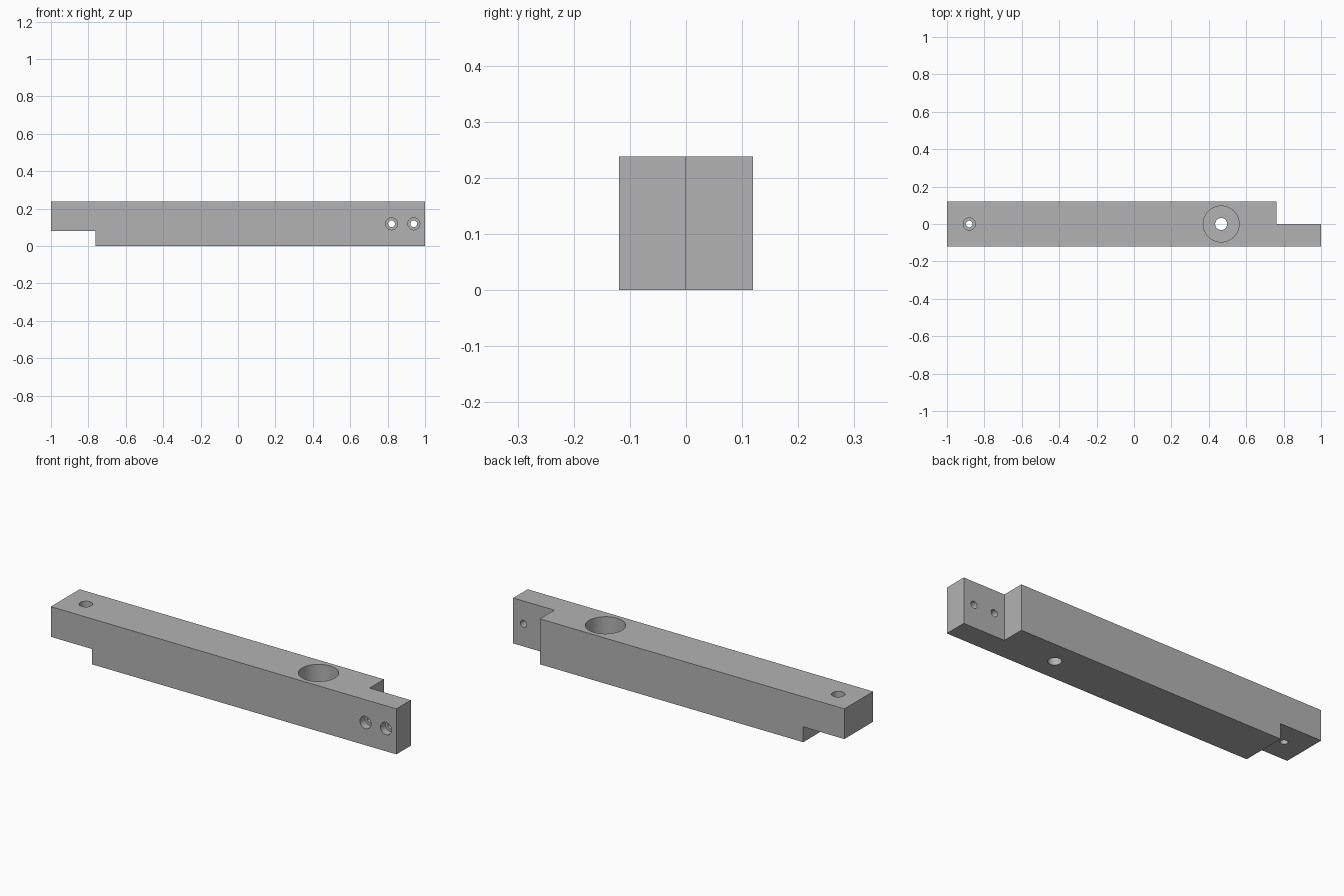
import bpy, bmesh, math
from mathutils import Matrix, Vector

if "Cube" in bpy.data.objects:
    bpy.data.objects.remove(bpy.data.objects["Cube"])

H = 0.238          # beam height and width
W = H / 2          # half width
SHOULDER = 0.762   # where the end laps begin

grey = bpy.data.materials.new("plain grey")
grey.diffuse_color = (0.45, 0.45, 0.45, 1)
grey.use_nodes = True
grey.node_tree.nodes["Principled BSDF"].inputs["Base Color"].default_value = grey.diffuse_color

# Beam: stepped side profile extruded across the width
profile = [(-1, 0.08), (-SHOULDER, 0.08), (-SHOULDER, 0), (1, 0), (1, H), (-1, H)]
bm = bmesh.new()
face = bm.faces.new([bm.verts.new((x, -W, z)) for x, z in profile])
ext = bmesh.ops.extrude_face_region(bm, geom=[face])
bmesh.ops.translate(bm, vec=(0, 2 * W, 0),
                    verts=[g for g in ext["geom"] if isinstance(g, bmesh.types.BMVert)])
bmesh.ops.recalc_face_normals(bm, faces=bm.faces)
mesh = bpy.data.meshes.new("beam")
bm.to_mesh(mesh)
bm.free()
beam = bpy.data.objects.new("beam", mesh)
bpy.context.collection.objects.link(beam)
mesh.materials.append(grey)


def cut(name, bm):
    """Subtract a bmesh solid from the beam, then discard it."""
    bmesh.ops.recalc_face_normals(bm, faces=bm.faces)
    me = bpy.data.meshes.new(name)
    bm.to_mesh(me)
    bm.free()
    me.materials.append(grey)
    cutter = bpy.data.objects.new(name, me)
    cutter.hide_render = True
    bpy.context.collection.objects.link(cutter)
    mod = beam.modifiers.new(name, 'BOOLEAN')
    mod.operation = 'DIFFERENCE'
    mod.solver = 'EXACT'
    mod.object = cutter
    bpy.context.view_layer.objects.active = beam
    bpy.ops.object.modifier_apply(modifier=mod.name)
    bpy.data.objects.remove(cutter)


def counterbore(name, mouth, direction, r_out, depth, r_in, sides=48):
    """Stepped hole: wide recess at the mouth, narrow hole right through."""
    rot = Vector(direction).to_track_quat('Z', 'Y').to_matrix().to_4x4()
    place = Matrix.Translation(mouth) @ rot
    bm = bmesh.new()
    rings = []
    for r, d in ((r_out, -0.05), (r_out, depth), (r_in, depth), (r_in, 0.4)):
        rings.append([bm.verts.new(place @ Vector((r * math.cos(a), r * math.sin(a), d)))
                      for a in (2 * math.pi * i / sides for i in range(sides))])
    for a, b in zip(rings, rings[1:]):
        for i in range(sides):
            j = (i + 1) % sides
            bm.faces.new((a[i], a[j], b[j], b[i]))
    bm.faces.new(rings[0])
    bm.faces.new(rings[-1])
    cut(name, bm)


# Right end lap: rear half removed
bm = bmesh.new()
bmesh.ops.create_cube(bm, size=1, matrix=Matrix.Translation((SHOULDER + 0.25, 0.25, H / 2))
                      @ Matrix.Diagonal((0.5, 0.5, 1, 1)))
cut("lap_cutter", bm)

# Bolt holes
down, back = (0, 0, -1), (0, 1, 0)
counterbore("left_hole", (-0.881, 0, H), down, 0.032, 0.04, 0.018)
counterbore("large_hole", (0.466, 0, H), down, 0.096, 0.119, 0.032)
for x in (0.821, 0.94):
    counterbore("side_hole", (x, -W, H / 2), back, 0.032, 0.04, 0.018)

# Smooth hole walls, sharp edges
bpy.ops.object.select_all(action='DESELECT')
beam.select_set(True)
bpy.context.view_layer.objects.active = beam
bpy.ops.object.shade_smooth_by_angle(angle=math.radians(30))
